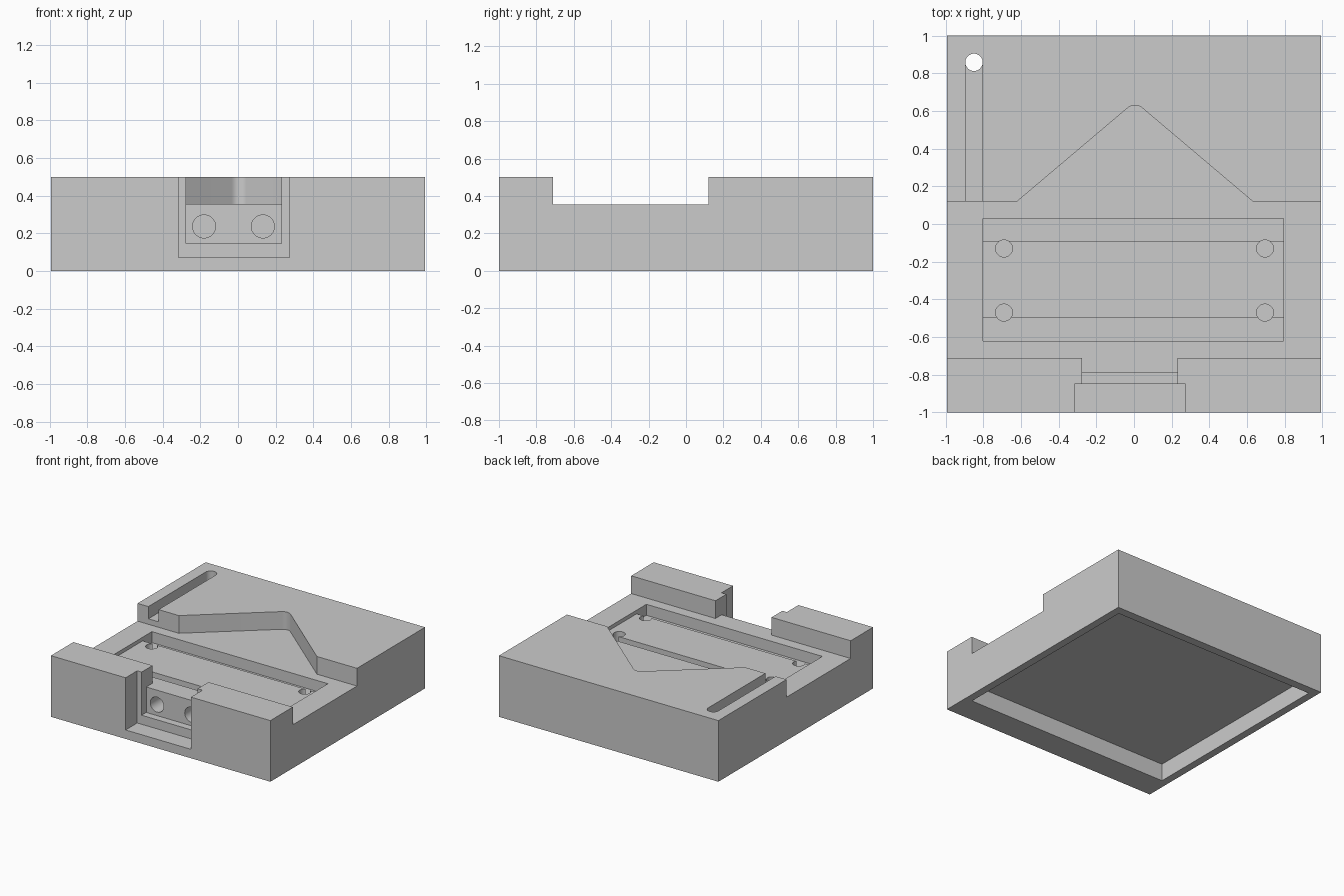
import bpy, bmesh, math
from mathutils import Matrix, Vector

old = bpy.data.objects.get("Cube")
if old:
    bpy.data.objects.remove(old, do_unlink=True)

grey = bpy.data.materials.new("plain_grey")
grey.use_nodes = True
colour = (0.6, 0.6, 0.6, 1)
grey.diffuse_color = colour
grey.node_tree.nodes["Principled BSDF"].inputs["Base Color"].default_value = colour


def finish(name, bm):
    bmesh.ops.recalc_face_normals(bm, faces=bm.faces)
    mesh = bpy.data.meshes.new(name)
    bm.to_mesh(mesh)
    bm.free()
    mesh.materials.append(grey)
    obj = bpy.data.objects.new(name, mesh)
    bpy.context.collection.objects.link(obj)
    return obj


def box(name, x0, x1, y0, y1, z0, z1):
    return prism(name, [(x0, y0), (x1, y0), (x1, y1), (x0, y1)], z0, z1)


def prism(name, outline, z0, z1):
    bm = bmesh.new()
    face = bm.faces.new([bm.verts.new((x, y, z0)) for x, y in outline])
    top = bmesh.ops.extrude_face_region(bm, geom=[face])["geom"]
    verts = [v for v in top if isinstance(v, bmesh.types.BMVert)]
    bmesh.ops.translate(bm, verts=verts, vec=(0, 0, z1 - z0))
    return finish(name, bm)


def cylinder(name, centre, radius, length, along_y=False):
    bm = bmesh.new()
    turn = Matrix.Rotation(math.pi / 2, 4, "X") if along_y else Matrix()
    bmesh.ops.create_cone(bm, cap_ends=True, segments=48, radius1=radius, radius2=radius,
                          depth=length, matrix=Matrix.Translation(centre) @ turn)
    return finish(name, bm)


def arc(cx, cy, radius, start, end, steps):
    angles = [math.radians(start + (end - start) * i / steps) for i in range(steps + 1)]
    return [(cx + radius * math.cos(a), cy + radius * math.sin(a)) for a in angles]


def cut(cutter):
    mod = body.modifiers.new("cut", "BOOLEAN")
    mod.operation = "DIFFERENCE"
    mod.solver = "EXACT"
    mod.object = cutter
    bpy.context.view_layer.objects.active = body
    bpy.ops.object.modifier_apply(modifier=mod.name)
    bpy.data.objects.remove(cutter, do_unlink=True)


W, TOP, FLOOR = 0.993, 0.5, 0.355
OVER = 0.7  # cutters reach past the top
body = box("base_block", -W, W, -1, 1, 0, TOP)

# Channel across the block, widened by a round-nosed triangle
cut(box("channel", -1.2, 1.2, -0.71, 0.12, FLOOR, OVER))
nose = arc(0.005, 0.57, 0.06, 50, 130, 8)
cut(prism("triangle", [(-0.62, 0.12), (-0.62, 0), (0.63, 0), (0.63, 0.12)] + nose, FLOOR, OVER))

# Hollow underside
cut(box("underside", -0.93, 0.93, -0.782, 0.93, -0.2, 0.142))

# Recess with a raised middle between two gutters
cut(box("recess", -0.8, 0.793, -0.62, 0.03, 0.325, OVER))
for y0, y1 in ((-0.62, -0.495), (-0.09, 0.03)):
    cut(box("gutter", -0.8, 0.793, y0, y1, 0.265, OVER))
for x in (-0.69, 0.695):
    for y in (-0.47, -0.13):
        cut(cylinder("screw_hole", (x, y, 0.4), 0.045, 0.4))

# Cable slot ending in a through hole
sx, sy, r = -0.849, 0.858, 0.046
cut(prism("slot", [(sx - r, 0.05), (sx + r, 0.05)] + arc(sx, sy, r, 0, 180, 24), 0.4, OVER))
cut(cylinder("through_hole", (sx, sy, 0.3), r, 0.8))

# Stepped socket in the front wall with two round holes
cut(box("front_rebate", -0.317, 0.274, -1.2, -0.85, 0.073, OVER))
cut(box("front_step", -0.277, 0.23, -0.9, -0.79, 0.147, OVER))
cut(box("front_gap", -0.277, 0.23, -0.85, -0.65, FLOOR, OVER))
for x in (-0.18, 0.132):
    cut(cylinder("front_hole", (x, -0.77, 0.237), 0.061, 0.24, along_y=True))

for obj in bpy.context.selected_objects:
    obj.select_set(False)
body.select_set(True)
bpy.context.view_layer.objects.active = body
bpy.ops.object.shade_smooth_by_angle(angle=math.radians(30))
